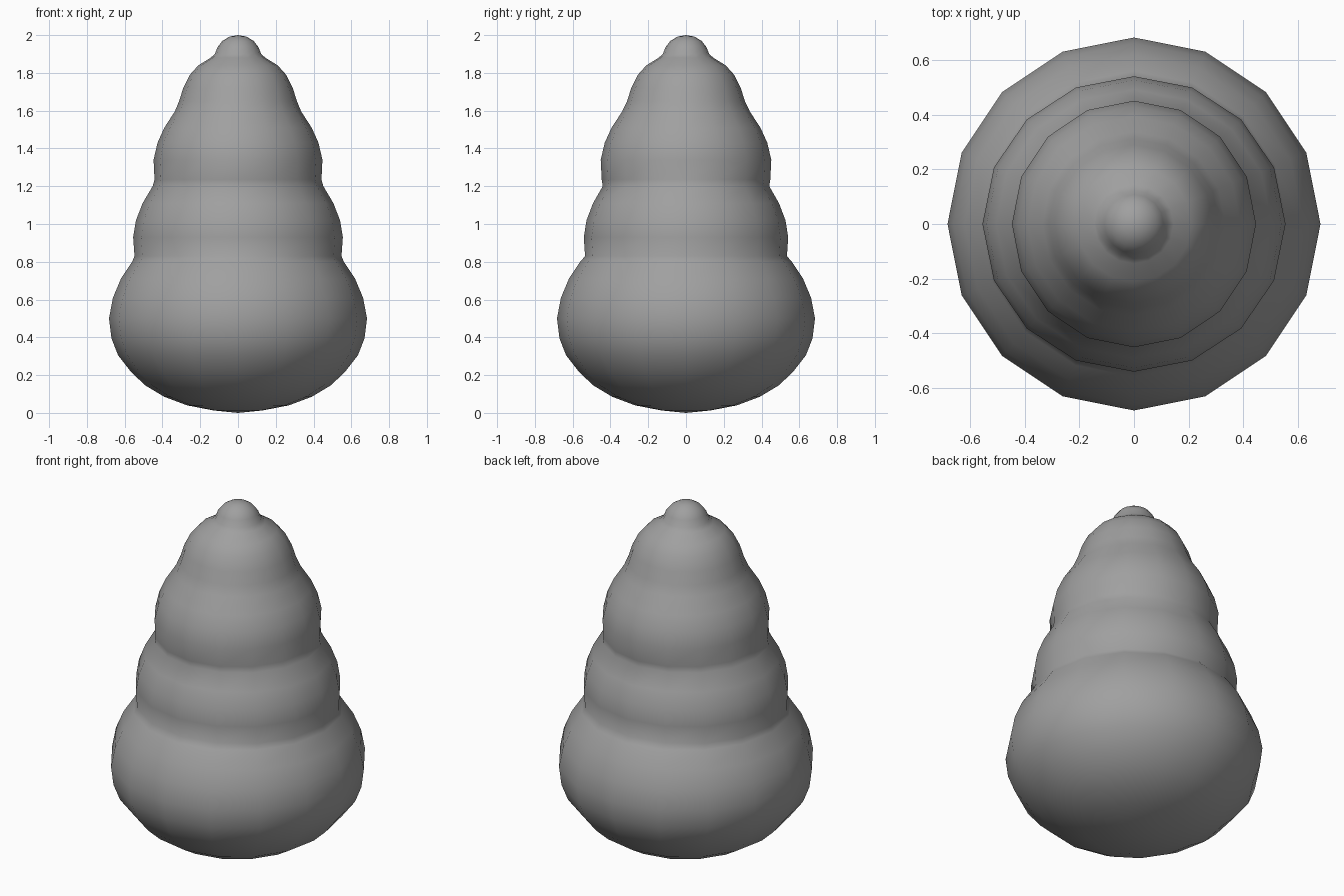
import bpy, bmesh, math

cube = bpy.data.objects.get("Cube")
if cube:
    bpy.data.objects.remove(cube, do_unlink=True)

# Single grey material
grey = bpy.data.materials.new("plain_grey")
grey.use_nodes = True
COLOUR = (0.35, 0.35, 0.35, 1)
grey.diffuse_color = COLOUR
grey.node_tree.nodes["Principled BSDF"].inputs["Base Color"].default_value = COLOUR

SIDES = 16

# Radius and height, base to tip, one list per tier
base = [(0.13, 0.013), (0.27, 0.04), (0.39, 0.085), (0.49, 0.145), (0.565, 0.215),
        (0.635, 0.305), (0.67, 0.395), (0.683, 0.50), (0.662, 0.61), (0.62, 0.71),
        (0.56, 0.80)]
middle = [(0.548, 0.83), (0.555, 0.93), (0.54, 1.02), (0.505, 1.11), (0.452, 1.20)]
upper = [(0.442, 1.235), (0.447, 1.34), (0.426, 1.43), (0.39, 1.51), (0.335, 1.595)]
crown = [(0.312, 1.65), (0.29, 1.72), (0.255, 1.79), (0.21, 1.84), (0.145, 1.88)]
knob = [(0.123, 1.90), (0.108, 1.937), (0.083, 1.969), (0.045, 1.992)]

# Each tier with its depth relative to its width
tiers = [(base, 1.0), (middle, 0.975), (upper, 1.01), (crown, 1.0), (knob, 1.0)]


def turned_body(name):
    """Rings of vertices joined into one closed, smooth body."""
    bm = bmesh.new()
    rings = []
    for profile, depth in tiers:
        for r, z in profile:
            rings.append([bm.verts.new((r * math.cos(a), r * depth * math.sin(a), z))
                          for a in (2 * math.pi * i / SIDES for i in range(SIDES))])
    for low, high in zip(rings, rings[1:]):
        for i in range(SIDES):
            j = (i + 1) % SIDES
            bm.faces.new((low[i], low[j], high[j], high[i]))
    # Close both ends with fans
    bottom, tip = bm.verts.new((0, 0, 0)), bm.verts.new((0, 0, 2))
    for i in range(SIDES):
        j = (i + 1) % SIDES
        bm.faces.new((bottom, rings[0][j], rings[0][i]))
        bm.faces.new((tip, rings[-1][i], rings[-1][j]))
    bmesh.ops.recalc_face_normals(bm, faces=bm.faces)
    for face in bm.faces:
        face.smooth = True
    mesh = bpy.data.meshes.new(name)
    bm.to_mesh(mesh)
    bm.free()
    mesh.materials.append(grey)
    obj = bpy.data.objects.new(name, mesh)
    bpy.context.collection.objects.link(obj)
    return obj


turned_body("tiered_body")
